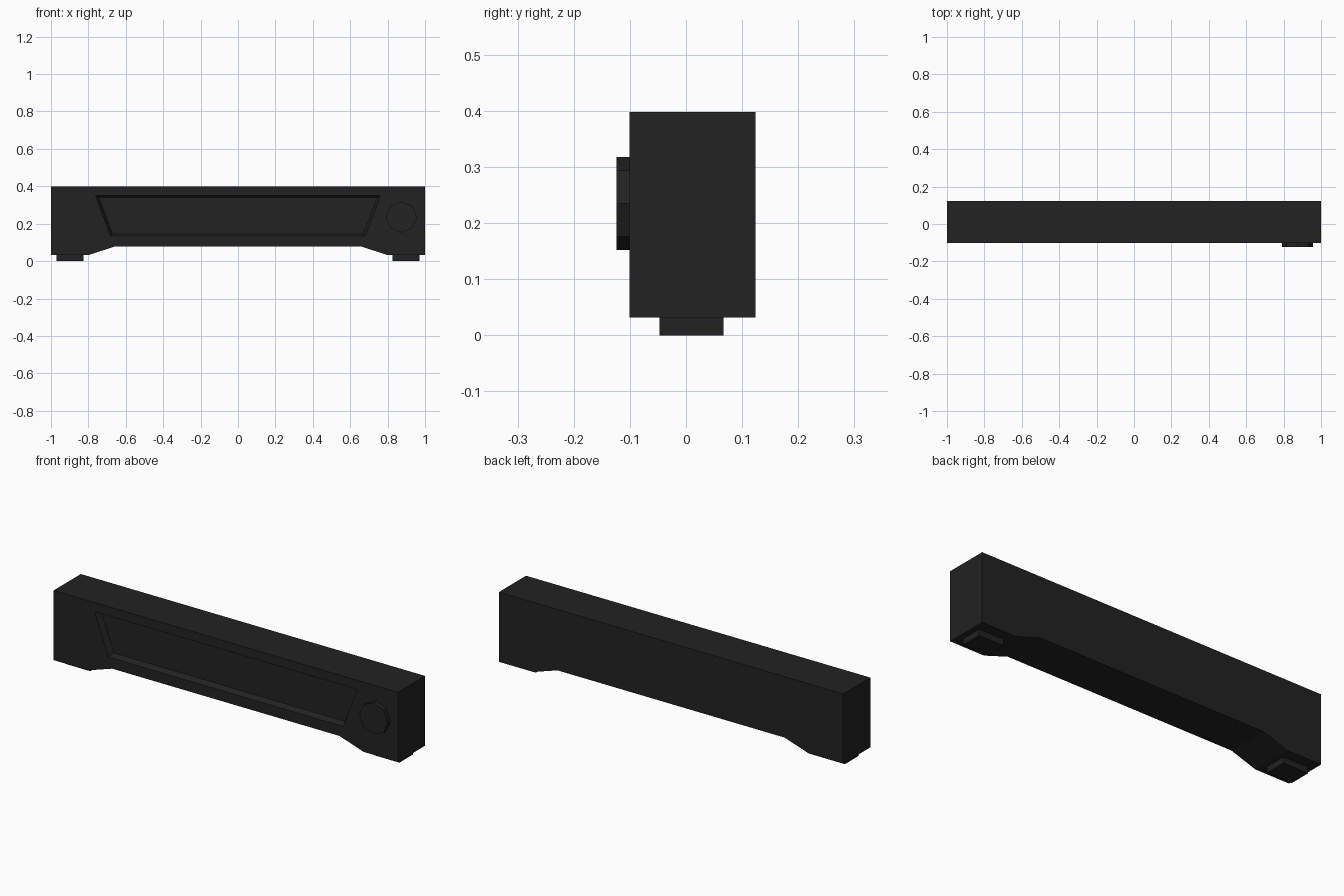
import bpy, bmesh, math
from mathutils import Matrix

if "Cube" in bpy.data.objects:
    bpy.data.objects.remove(bpy.data.objects["Cube"])

mat = bpy.data.materials.new("charcoal black")
mat.diffuse_color = (0.016, 0.016, 0.016, 1)
mat.use_nodes = True
mat.node_tree.nodes["Principled BSDF"].inputs["Base Color"].default_value = mat.diffuse_color


def finish(name, bm):
    bmesh.ops.recalc_face_normals(bm, faces=bm.faces)
    me = bpy.data.meshes.new(name)
    bm.to_mesh(me)
    bm.free()
    me.materials.append(mat)
    ob = bpy.data.objects.new(name, me)
    bpy.context.collection.objects.link(ob)
    return ob


def loft(name, front, y0, back, y1):
    """Solid between a front and a back (x, z) outline."""
    bm = bmesh.new()
    a = [bm.verts.new((x, y0, z)) for x, z in front]
    b = [bm.verts.new((x, y1, z)) for x, z in back]
    bm.faces.new(a)
    bm.faces.new(b[::-1])
    n = len(a)
    for i in range(n):
        bm.faces.new((a[i], b[i], b[(i + 1) % n], a[(i + 1) % n]))
    return finish(name, bm)


def mirrored(half):
    return half + [(-x, z) for x, z in reversed(half)]


FRONT, BACK = -0.101, 0.124

# Housing with a raised arch along its underside
outline = mirrored([(1, 0.398), (1, 0.032), (0.80, 0.032), (0.66, 0.078)])
housing = loft("housing", outline, FRONT, outline, BACK)

# Trapezoid recess with slightly tapered walls
cutter = loft("recess_cutter", mirrored([(0.762, 0.35), (0.682, 0.133)]), FRONT,
              mirrored([(0.745, 0.341), (0.671, 0.146)]), FRONT + 0.03)
# push the mouth of the cutter slightly past the front face
for v in cutter.data.vertices:
    if v.co.y < FRONT + 0.001:
        v.co.y -= 0.001
cutter.hide_render = True
mod = housing.modifiers.new("recess", 'BOOLEAN')
mod.operation = 'DIFFERENCE'
mod.solver = 'EXACT'
mod.object = cutter
bpy.context.view_layer.objects.active = housing
bpy.ops.object.modifier_apply(modifier=mod.name)
bpy.data.objects.remove(cutter)

# Eight-sided knob on the right
R = 0.083
ring = [(0.874 + R * math.sin(i * math.pi / 4), 0.235 + R * math.cos(i * math.pi / 4))
        for i in range(8)]
loft("knob", ring, -0.124, ring, FRONT + 0.005)

# Feet
for side, label in ((-1, "left"), (1, "right")):
    bm = bmesh.new()
    bmesh.ops.create_cube(bm, size=1, matrix=Matrix.Translation((side * 0.898, 0.01, 0.0175))
                          @ Matrix.Diagonal((0.145, 0.114, 0.035, 1)))
    finish(label + "_foot", bm)
